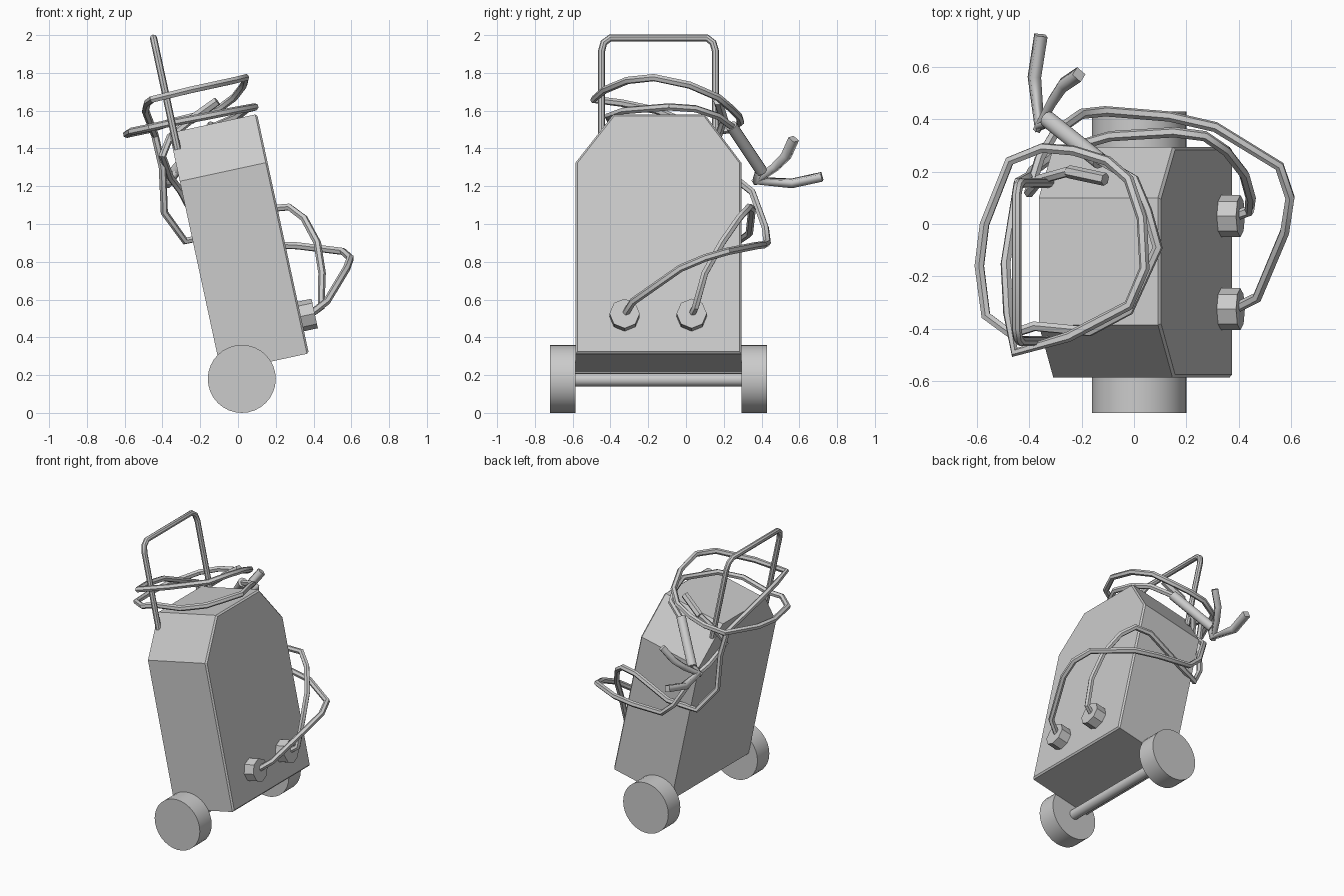
import bpy, bmesh, math
from mathutils import Matrix, Vector

if "Cube" in bpy.data.objects:
    bpy.data.objects.remove(bpy.data.objects["Cube"], do_unlink=True)

grey = bpy.data.materials.new("plain_grey")
grey.use_nodes = True
grey.diffuse_color = (0.6, 0.6, 0.6, 1)
grey.node_tree.nodes["Principled BSDF"].inputs["Base Color"].default_value = (0.6, 0.6, 0.6, 1)

# Leaning frame of the case: origin on its lower edge, local z runs up the case
LEAN = Matrix.Translation((0.375, 0, 0.315)) @ Matrix.Rotation(math.radians(-12.2), 4, 'Y')


def finish(obj, smooth=True):
    obj.data.materials.append(grey)
    if smooth:
        bpy.ops.object.select_all(action='DESELECT')
        obj.select_set(True)
        bpy.context.view_layer.objects.active = obj
        bpy.ops.object.shade_smooth_by_angle(angle=math.radians(40))
    return obj


def mesh_object(name, bm):
    mesh = bpy.data.meshes.new(name)
    bm.to_mesh(mesh)
    bm.free()
    obj = bpy.data.objects.new(name, mesh)
    bpy.context.collection.objects.link(obj)
    return obj


def cylinder(name, start, end, radius, sides, smooth=True):
    start, end = Vector(start), Vector(end)
    axis = end - start
    bm = bmesh.new()
    bmesh.ops.create_cone(bm, cap_ends=True, segments=sides, radius1=radius,
                          radius2=radius, depth=axis.length)
    turn = axis.to_track_quat('Z', 'Y').to_matrix().to_4x4()
    bm.transform(Matrix.Translation((start + end) / 2) @ turn)
    return finish(mesh_object(name, bm), smooth)


def tube(name, points, radius, rounding=1, tilt=0.0, taper=None):
    curve = bpy.data.curves.new(name, 'CURVE')
    curve.dimensions = '3D'
    curve.bevel_depth = radius
    curve.bevel_resolution = rounding
    curve.use_fill_caps = True
    spline = curve.splines.new('POLY')
    spline.points.add(len(points) - 1)
    for i, (point, co) in enumerate(zip(spline.points, points)):
        point.co = (*co, 1)
        point.tilt = tilt
        if taper:
            point.radius = taper[i]
    obj = bpy.data.objects.new(name, curve)
    bpy.context.collection.objects.link(obj)
    bpy.ops.object.select_all(action='DESELECT')
    obj.select_set(True)
    bpy.context.view_layer.objects.active = obj
    bpy.ops.object.convert(target='MESH')
    return finish(bpy.context.view_layer.objects.active, rounding > 0)


# Case: outline with clipped top corners, pushed back to its depth
outline = [(-0.585, 0), (0.293, 0), (0.293, 1.035), (0.1, 1.296), (-0.385, 1.296), (-0.585, 1.035)]
bm = bmesh.new()
panel = bm.faces.new([bm.verts.new((0, y, z)) for y, z in outline])
back = bmesh.ops.extrude_face_region(bm, geom=[panel], use_keep_orig=True)
bmesh.ops.translate(bm, vec=(-0.475, 0, 0),
                    verts=[v for v in back["geom"] if isinstance(v, bmesh.types.BMVert)])
bmesh.ops.recalc_face_normals(bm, faces=bm.faces)
rim = [e for e in bm.edges if all(abs(v.co.x) < 0.001 for v in e.verts)]
bmesh.ops.bevel(bm, geom=rim, offset=0.01, segments=1, affect='EDGES')
bm.transform(LEAN)
finish(mesh_object("case", bm), smooth=False)

# Wheels and axle
for name, y0, y1 in (("right_wheel", -0.72, -0.585), ("left_wheel", 0.293, 0.43)):
    cylinder(name, (0.02, y0, 0.18), (0.02, y1, 0.18), 0.18, 32)
cylinder("axle", (0.02, -0.6, 0.175), (0.02, 0.31, 0.175), 0.035, 16)

# Cable sockets
for name, y in (("front_socket", -0.325), ("rear_socket", 0.03)):
    cylinder(name, LEAN @ Vector((-0.02, y, 0.2)), LEAN @ Vector((0.075, y, 0.2)), 0.08, 8, False)

# Push handle: a U with cut corners lying in a sloped plane
HANDLE = [(-0.447, 0), (-0.447, 0.52), (-0.435, 0.565), (-0.4, 0.59),
          (0.11, 0.59), (0.143, 0.565), (0.156, 0.52), (0.156, 0)]
tube("push_handle", [(-0.32 - 0.216 * h, y, 1.395 + h) for y, h in HANDLE], 0.019, 2)

# Short cable, from the front socket round the back to a loose plug
tube("short_cable", [
    (0.38, -0.325, 0.52), (0.47, -0.28, 0.59), (0.575, -0.03, 0.765), (0.595, 0.1, 0.82),
    (0.555, 0.22, 0.855), (0.31, 0.37, 0.885), (0.135, 0.41, 0.89), (-0.11, 0.43, 0.9),
    (-0.2, 0.42, 0.98), (-0.3, 0.35, 1.17), (-0.36, 0.25, 1.25), (-0.4, 0.12, 1.36),
    (-0.36, 0.17, 1.46), (-0.25, 0.2, 1.55)], 0.02)
tube("loose_plug", [(-0.25, 0.2, 1.55), (-0.11, 0.17, 1.65)], 0.025)

# Long cable, from the rear socket up into the coil and on to the clamp
tube("long_cable", [
    (0.38, 0.03, 0.52), (0.44, 0.05, 0.56), (0.445, 0.1, 0.74), (0.42, 0.19, 0.9),
    (0.35, 0.28, 1.03), (0.27, 0.335, 1.09), (0.155, 0.35, 1.08), (-0.09, 0.335, 0.95),
    (-0.28, 0.28, 0.91), (-0.39, 0.2, 1.06), (-0.4, 0.18, 1.3), (-0.44, 0.16, 1.47),
    (-0.49, -0.15, 1.6), (-0.48, -0.34, 1.64), (-0.455, -0.49, 1.66), (-0.25, -0.43, 1.71),
    (-0.02, -0.31, 1.76), (0.04, -0.17, 1.775), (0.03, 0.02, 1.735), (-0.02, 0.17, 1.67),
    (-0.1, 0.24, 1.61), (-0.23, 0.28, 1.57), (-0.35, 0.29, 1.54), (-0.475, 0.24, 1.5),
    (-0.57, 0.0, 1.48), (-0.59, -0.16, 1.475), (-0.565, -0.35, 1.49), (-0.47, -0.42, 1.51),
    (-0.38, -0.39, 1.53), (-0.17, -0.41, 1.57), (-0.02, -0.33, 1.6), (0.09, -0.09, 1.62),
    (0.05, 0.05, 1.61), (0.0, 0.17, 1.57), (-0.14, 0.25, 1.51)], 0.02)

# Clamp: grip and two flat-sided jaws
cylinder("clamp_grip", (-0.13, 0.24, 1.52), (-0.33, 0.4, 1.28), 0.032, 12)
JAWS = {
    "lower_jaw": [(-0.32, 0.39, 1.29), (-0.36, 0.37, 1.23), (-0.38, 0.56, 1.215), (-0.355, 0.72, 1.25)],
    "upper_jaw": [(-0.37, 0.36, 1.22), (-0.31, 0.47, 1.3), (-0.27, 0.53, 1.36), (-0.21, 0.57, 1.45)],
}
for name, path in JAWS.items():
    tube(name, path, 0.03, rounding=0, tilt=math.pi / 4, taper=[0.7, 0.9, 1, 1])
